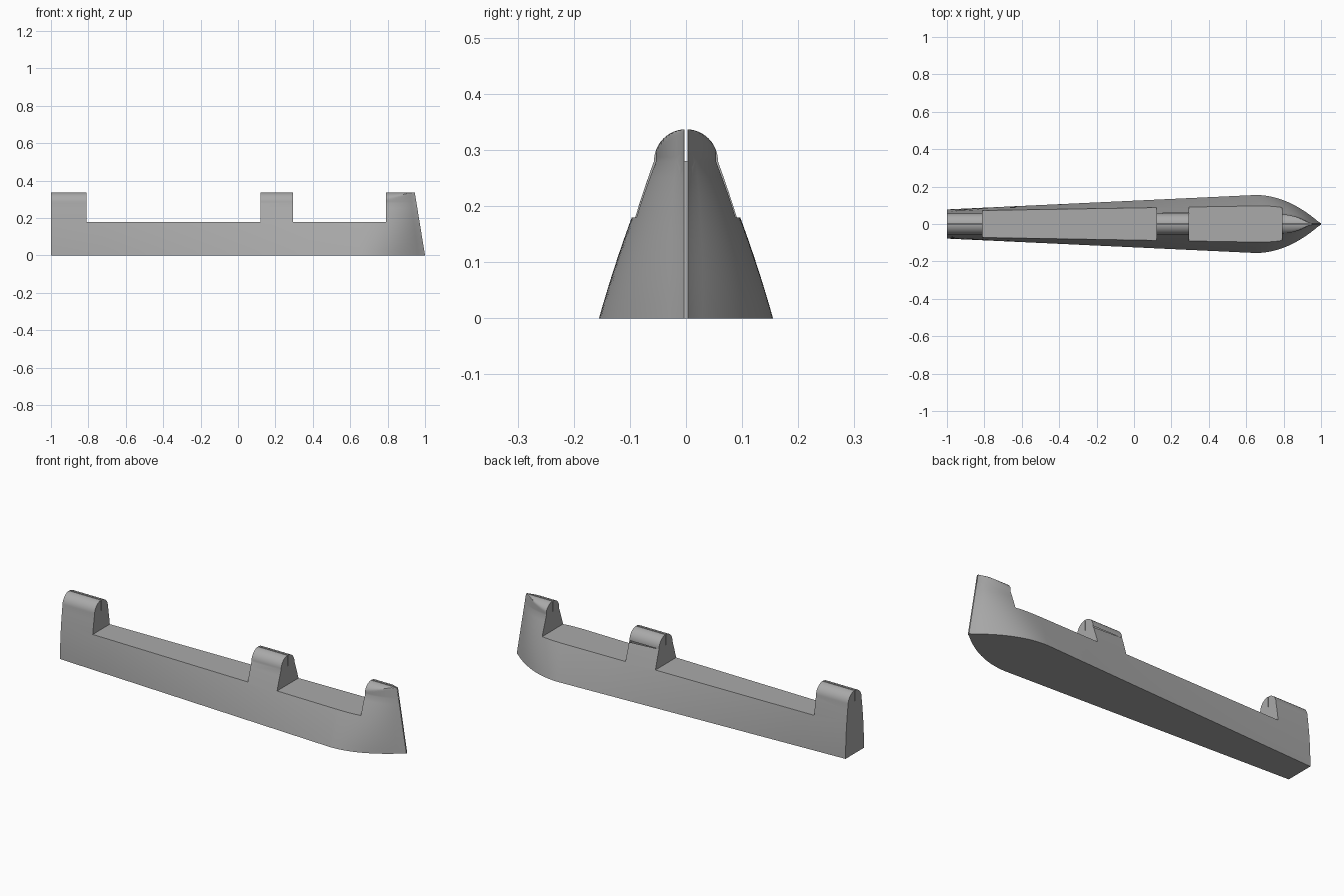
import bpy, bmesh, math

if "Cube" in bpy.data.objects:
    bpy.data.objects.remove(bpy.data.objects["Cube"])

grey = bpy.data.materials.new("plain grey")
grey.use_nodes = True
COLOUR = (0.4, 0.4, 0.4, 1)
grey.diffuse_color = COLOUR
grey.node_tree.nodes["Principled BSDF"].inputs["Base Color"].default_value = COLOUR

SHOULDER = 0.65          # where the bow begins to taper
RIDGE_Z, RIDGE_R = 0.28, 0.057
STEM = 0.004             # half width of the stem


def point(s, z):
    """Half-hull point at station s and height z; the stem is raked."""
    u = max(0, (s - SHOULDER) / (1 - SHOULDER))
    x = s if u == 0 else SHOULDER + u * (1 - 0.163 * z - SHOULDER)
    base = 0.155 - 0.077 * (SHOULDER - min(s, SHOULDER)) / 1.65
    f = min(z / RIDGE_Z, 1)
    side = base + (RIDGE_R - base) * f + 0.02 * f * (1 - f)
    y = max(STEM, side * (1 - u ** (2 + 1.5 * f)))
    if z > RIDGE_Z:
        y = min(y, math.sqrt(max(0, RIDGE_R ** 2 - (z - RIDGE_Z) ** 2)))
    return x, y, z


def mesh_object(name, bm):
    bmesh.ops.recalc_face_normals(bm, faces=bm.faces)
    mesh = bpy.data.meshes.new(name)
    bm.to_mesh(mesh)
    bm.free()
    mesh.materials.append(grey)
    obj = bpy.data.objects.new(name, mesh)
    bpy.context.collection.objects.link(obj)
    return obj


# Hull lofted from closed sections, stern to bow
heights = [RIDGE_Z * i / 10 for i in range(11)]
heights += [RIDGE_Z + RIDGE_R * math.sin(math.pi / 2 * i / 12) for i in range(1, 12)]
stations = [-1 + (SHOULDER + 1) * i / 6 for i in range(7)]
stations += [SHOULDER + (1 - SHOULDER) * i / 20 for i in range(1, 21)]
bm = bmesh.new()
rings = []
for s in stations:
    half = [point(s, z) for z in heights]
    loop = half + [point(s, RIDGE_Z + RIDGE_R)]
    loop += [(x, -y, z) for x, y, z in reversed(half)]
    rings.append([bm.verts.new(p) for p in loop])
count = len(rings[0])
for a, b in zip(rings, rings[1:]):
    for i in range(count):
        j = (i + 1) % count
        bm.faces.new((a[i], a[j], b[j], b[i]))
bm.faces.new(rings[0])
bm.faces.new(rings[-1])
hull = mesh_object("notched_hull", bm)


def box(name, x0, x1, half_y, z0, z1):
    bm = bmesh.new()
    bmesh.ops.create_cube(bm, size=1)
    for v in bm.verts:
        v.co = (x1 if v.co.x > 0 else x0, math.copysign(half_y, v.co.y),
                z1 if v.co.z > 0 else z0)
    return mesh_object(name, bm)


def bore(name, radius, z):
    bm = bmesh.new()
    bmesh.ops.create_cone(bm, cap_ends=True, segments=24,
                          radius1=radius, radius2=radius, depth=2.4)
    for v in bm.verts:
        v.co = (v.co.z, v.co.x, v.co.y + z)
    return mesh_object(name, bm)


# Two notches, the lengthwise bore and the thin slit above it
cutters = [
    box("long_notch_cutter", -0.81, 0.12, 0.3, 0.18, 0.5),
    box("short_notch_cutter", 0.295, 0.79, 0.3, 0.18, 0.5),
    bore("bore_cutter", 0.015, RIDGE_Z),
    box("slit_cutter", -1.2, 1.2, 0.0025, RIDGE_Z, 0.4),
]
bpy.context.view_layer.objects.active = hull
for cutter in cutters:
    cutter.hide_render = True
    mod = hull.modifiers.new("cut", 'BOOLEAN')
    mod.operation = 'DIFFERENCE'
    mod.solver = 'EXACT'
    mod.object = cutter
    bpy.ops.object.modifier_apply(modifier=mod.name)
    bpy.data.objects.remove(cutter)

bpy.ops.object.select_all(action='DESELECT')
hull.select_set(True)
bpy.ops.object.shade_smooth_by_angle(angle=math.radians(30))
